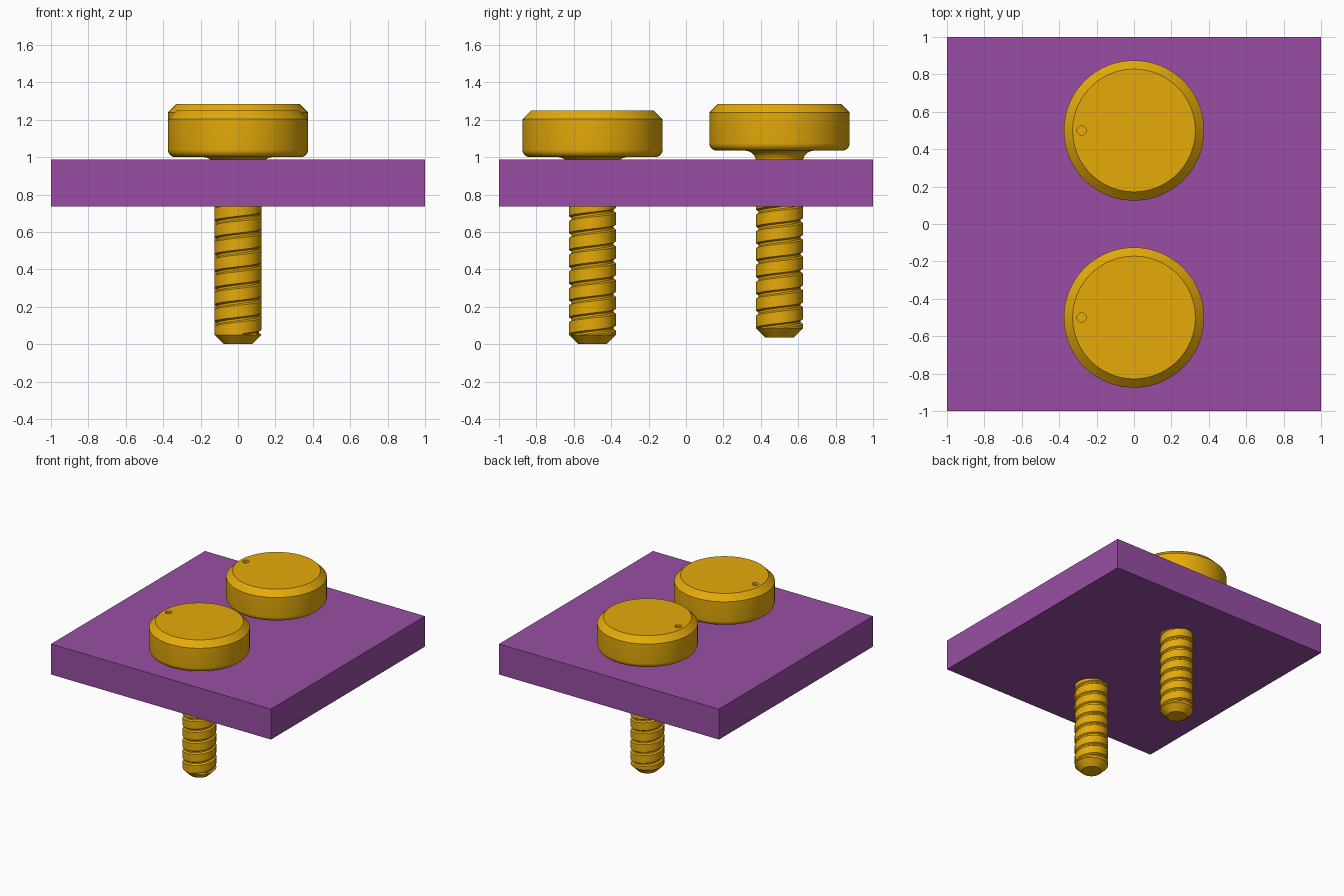
import bpy, bmesh
from math import sin, cos, pi, radians, floor

if "Cube" in bpy.data.objects:
    bpy.data.objects.remove(bpy.data.objects["Cube"])

SEG = 96        # sides around each bolt
R = 0.125       # shank radius
PITCH = 0.09
GROOVE = 0.012  # groove depth
Z_LO, Z_HI = 0.05, 0.85


def material(name, rgb):
    m = bpy.data.materials.new(name)
    m.diffuse_color = (*rgb, 1)
    m.use_nodes = True
    m.node_tree.nodes["Principled BSDF"].inputs["Base Color"].default_value = m.diffuse_color
    return m


def finish(bm, name, mat, loc=(0, 0, 0)):
    bmesh.ops.recalc_face_normals(bm, faces=bm.faces)
    me = bpy.data.meshes.new(name)
    bm.to_mesh(me)
    bm.free()
    ob = bpy.data.objects.new(name, me)
    ob.location = loc
    me.materials.append(mat)
    bpy.context.collection.objects.link(ob)
    return ob


def arc(cr, cz, rad, a0, a1, n=6):
    return [(cr + rad * cos(radians(a0 + (a1 - a0) * i / n)),
             cz + rad * sin(radians(a0 + (a1 - a0) * i / n))) for i in range(n + 1)]


def skin(bm, column):
    """Sweep column(i) -> [(radius, z)] around z."""
    grid = []
    for i in range(SEG + 1):
        a = 2 * pi * i / SEG
        grid.append([bm.verts.new((r * cos(a), r * sin(a), z)) for r, z in column(i)])
    for c0, c1 in zip(grid, grid[1:]):
        for j in range(len(c0) - 1):
            bm.faces.new((c0[j], c1[j], c1[j + 1], c0[j + 1]))


def thread_column(i):
    # right-hand helical groove, clamped to the threaded length
    pts = [(R, Z_LO)]
    for k in range(-2, int(Z_HI / PITCH) + 2):
        for off, dr in ((0, 0), (0.09, GROOVE), (0.21, GROOVE), (0.30, 0)):
            z = Z_LO + PITCH * (k + off + i / SEG)
            zc = min(max(z, Z_LO), Z_HI)
            pts.append((R - dr if zc == z else R, zc))
    return pts + [(R, Z_HI)]


def bolt(name, mat, loc):
    bm = bmesh.new()
    # chamfered tip, threaded shank
    skin(bm, lambda i: [(0.075, 0), (R, Z_LO)])
    skin(bm, thread_column)
    # neck fillet, rounded underside, chamfered top
    head = ([(R, Z_HI)] + arc(R + 0.06, 0.94, 0.06, 180, 90)
            + arc(0.335, 1.04, 0.04, -90, 0) + [(0.375, 1.203), (0.328, 1.25)])
    skin(bm, lambda i: head)
    bmesh.ops.remove_doubles(bm, verts=bm.verts, dist=1e-5)
    bmesh.ops.holes_fill(bm, edges=[e for e in bm.edges if e.is_boundary
                                    and (e.verts[0].co.z < 0.001 or e.verts[0].co.z > 1.249)], sides=0)
    ob = finish(bm, name, mat, loc)
    # small round dimple in the top of the head
    cb = bmesh.new()
    bmesh.ops.create_cone(cb, cap_ends=True, segments=24, radius1=0.025, radius2=0.025, depth=0.04)
    cutter = finish(cb, name + "_dimple_cutter", mat, (loc[0] - 0.28, loc[1], loc[2] + 1.25))
    cutter.hide_render = True
    mod = ob.modifiers.new("dimple", 'BOOLEAN')
    mod.operation, mod.object, mod.solver = 'DIFFERENCE', cutter, 'EXACT'
    bpy.ops.object.select_all(action='DESELECT')
    bpy.context.view_layer.objects.active = ob
    ob.select_set(True)
    bpy.ops.object.modifier_apply(modifier=mod.name)
    bpy.data.objects.remove(cutter)
    bpy.ops.object.shade_smooth_by_angle(angle=radians(25))
    return ob


purple = material("purple", (0.314, 0.076, 0.366))
gold = material("gold", (0.79, 0.407, 0.003))

# square plate
bm = bmesh.new()
bmesh.ops.create_cube(bm, size=1)
bmesh.ops.scale(bm, vec=(2, 2, 0.25), verts=bm.verts)
finish(bm, "plate", purple, (0, 0, 0.862))

# front bolt sits lower, back bolt slightly raised
bolt("front_bolt", gold, (0, -0.5, 0))
bolt("back_bolt", gold, (0, 0.5, 0.035))
